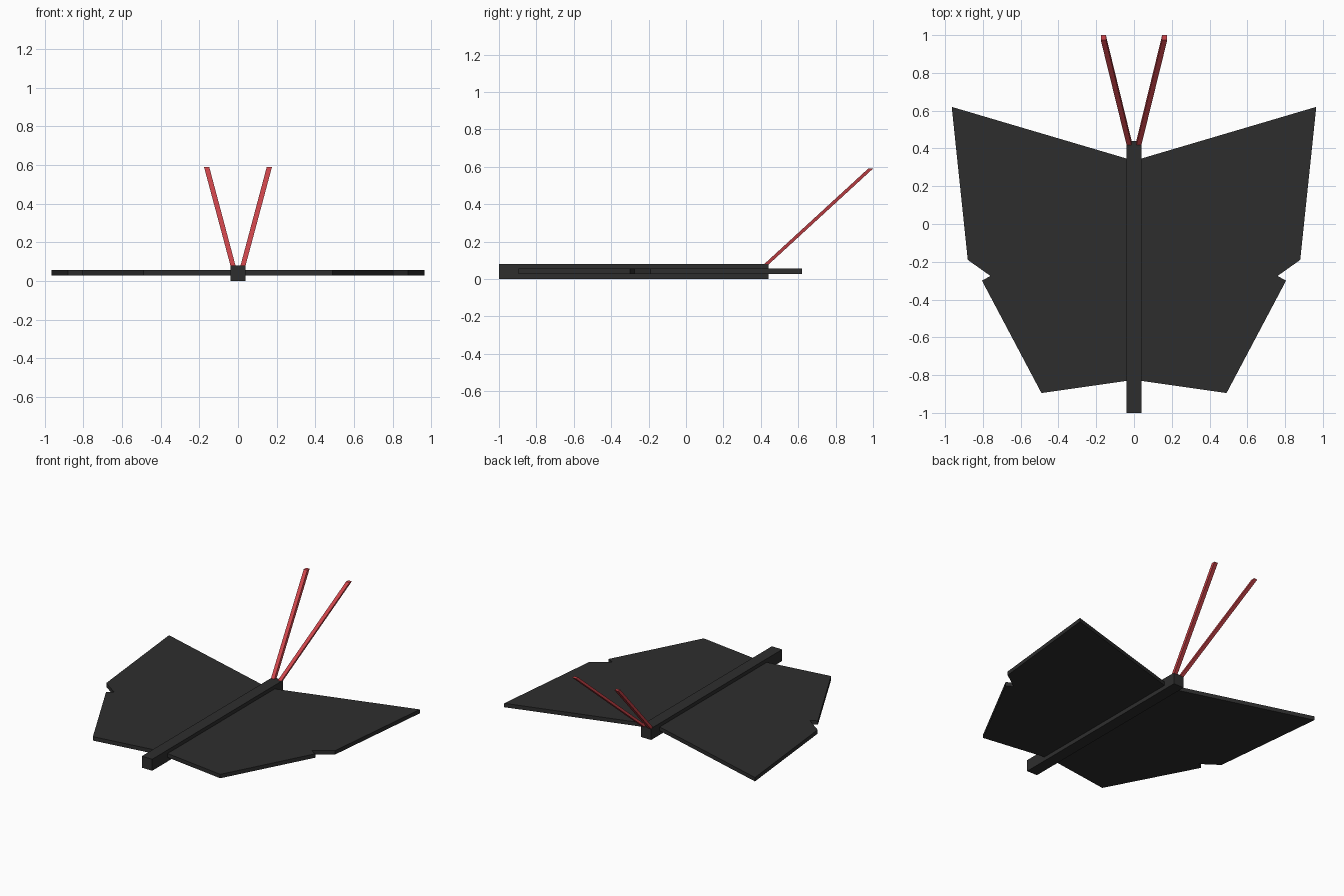
import bpy
import bmesh

cube = bpy.data.objects.get("Cube")
if cube:
    bpy.data.objects.remove(cube, do_unlink=True)


def material(name, color):
    m = bpy.data.materials.new(name)
    m.use_nodes = True
    m.diffuse_color = color
    m.node_tree.nodes["Principled BSDF"].inputs["Base Color"].default_value = color
    return m


black = material("charcoal", (0.027, 0.027, 0.027, 1))
red = material("red", (0.62, 0.06, 0.07, 1))


def loft(name, bottom, top, mat):
    """Solid between two matching outlines."""
    bm = bmesh.new()
    lo = [bm.verts.new(p) for p in bottom]
    hi = [bm.verts.new(p) for p in top]
    bm.faces.new(lo)
    bm.faces.new(hi)
    n = len(lo)
    for i in range(n):
        j = (i + 1) % n
        bm.faces.new((lo[i], lo[j], hi[j], hi[i]))
    bmesh.ops.recalc_face_normals(bm, faces=bm.faces)
    mesh = bpy.data.meshes.new(name)
    bm.to_mesh(mesh)
    bm.free()
    mesh.materials.append(mat)
    obj = bpy.data.objects.new(name, mesh)
    bpy.context.collection.objects.link(obj)
    return obj


def rect(x0, x1, y0, y1, z):
    return [(x0, y0, z), (x1, y0, z), (x1, y1, z), (x0, y1, z)]


# Long square body
loft("body", rect(-0.04, 0.04, -1, 0.44, 0), rect(-0.04, 0.04, -1, 0.44, 0.08), black)

# Flat wing outline with the notch between upper and lower lobes
wing = [(0, 0.335), (0.965, 0.62), (0.88, -0.19), (0.76, -0.275),
        (0.805, -0.30), (0.49, -0.895), (0, -0.825)]

for side, s in (("left", 1), ("right", -1)):
    loft(side + "_wing", [(s * x, y, 0.028) for x, y in wing],
         [(s * x, y, 0.055) for x, y in wing], black)
    # Leaning antenna with level ends
    base = rect(0.012, 0.038, 0.413, 0.439, 0.075)
    tip = rect(0.149, 0.176, 0.974, 1, 0.59)
    loft(side + "_antenna", [(s * x, y, z) for x, y, z in base],
         [(s * x, y, z) for x, y, z in tip], red)
